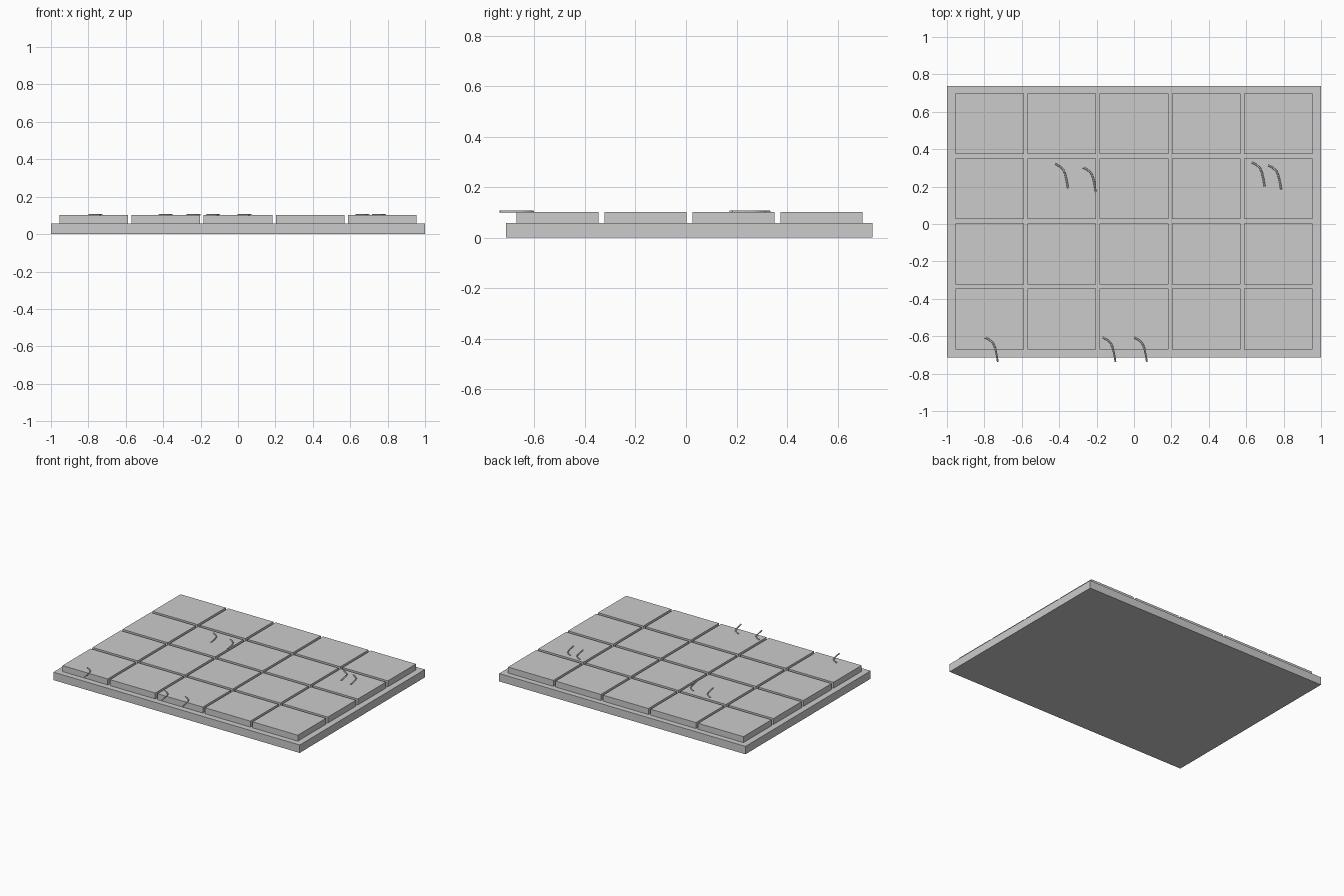
import bpy, bmesh
from mathutils import Vector

if "Cube" in bpy.data.objects:
    bpy.data.objects.remove(bpy.data.objects["Cube"])

grey = bpy.data.materials.new("stone grey")
grey.diffuse_color = (0.6, 0.6, 0.6, 1)
grey.use_nodes = True
grey.node_tree.nodes["Principled BSDF"].inputs["Base Color"].default_value = grey.diffuse_color


def add_mesh(name, me):
    ob = bpy.data.objects.new(name, me)
    bpy.context.collection.objects.link(ob)
    me.materials.clear()
    me.materials.append(grey)
    return ob


def box(name, centre, size):
    bm = bmesh.new()
    bmesh.ops.create_cube(bm, size=1)
    bmesh.ops.scale(bm, verts=bm.verts, vec=size)
    bmesh.ops.translate(bm, verts=bm.verts, vec=centre)
    me = bpy.data.meshes.new(name)
    bm.to_mesh(me)
    bm.free()
    return add_mesh(name, me)


# Base slab
box("base_slab", (0, 0.013, 0.029), (2.0, 1.452, 0.058))

# 5 x 4 grid of paving tiles
for i in range(5):
    for j in range(4):
        box(f"tile_{i}_{j}",
            ((i - 2) * 0.386, 0.014 + (j - 1.5) * 0.348, 0.08),
            (0.367, 0.325, 0.044))

# Small curved strands lying on the tiles
PATH = [(0, 0), (0.025, -0.014), (0.044, -0.031), (0.054, -0.055),
        (0.062, -0.09), (0.069, -0.131)]
STARTS = [(-0.422, 0.322), (-0.273, 0.303), (0.630, 0.330), (0.718, 0.314),
          (-0.797, -0.606), (-0.168, -0.606), (0.0, -0.606)]


def strand(name, start):
    cu = bpy.data.curves.new(name + "_path", 'CURVE')
    cu.dimensions = '3D'
    cu.bevel_depth = 0.0048
    cu.bevel_resolution = 1
    cu.use_fill_caps = True
    sp = cu.splines.new('POLY')
    sp.points.add(len(PATH) - 1)
    for p, (x, y) in zip(sp.points, PATH):
        p.co = (start[0] + x, start[1] + y, 0.1035, 1)
    tmp = bpy.data.objects.new(name + "_path", cu)
    bpy.context.collection.objects.link(tmp)
    dg = bpy.context.evaluated_depsgraph_get()
    me = bpy.data.meshes.new_from_object(tmp.evaluated_get(dg))
    bpy.data.objects.remove(tmp)
    add_mesh(name, me)


for k, s in enumerate(STARTS):
    strand(f"strand_{k}", s)
